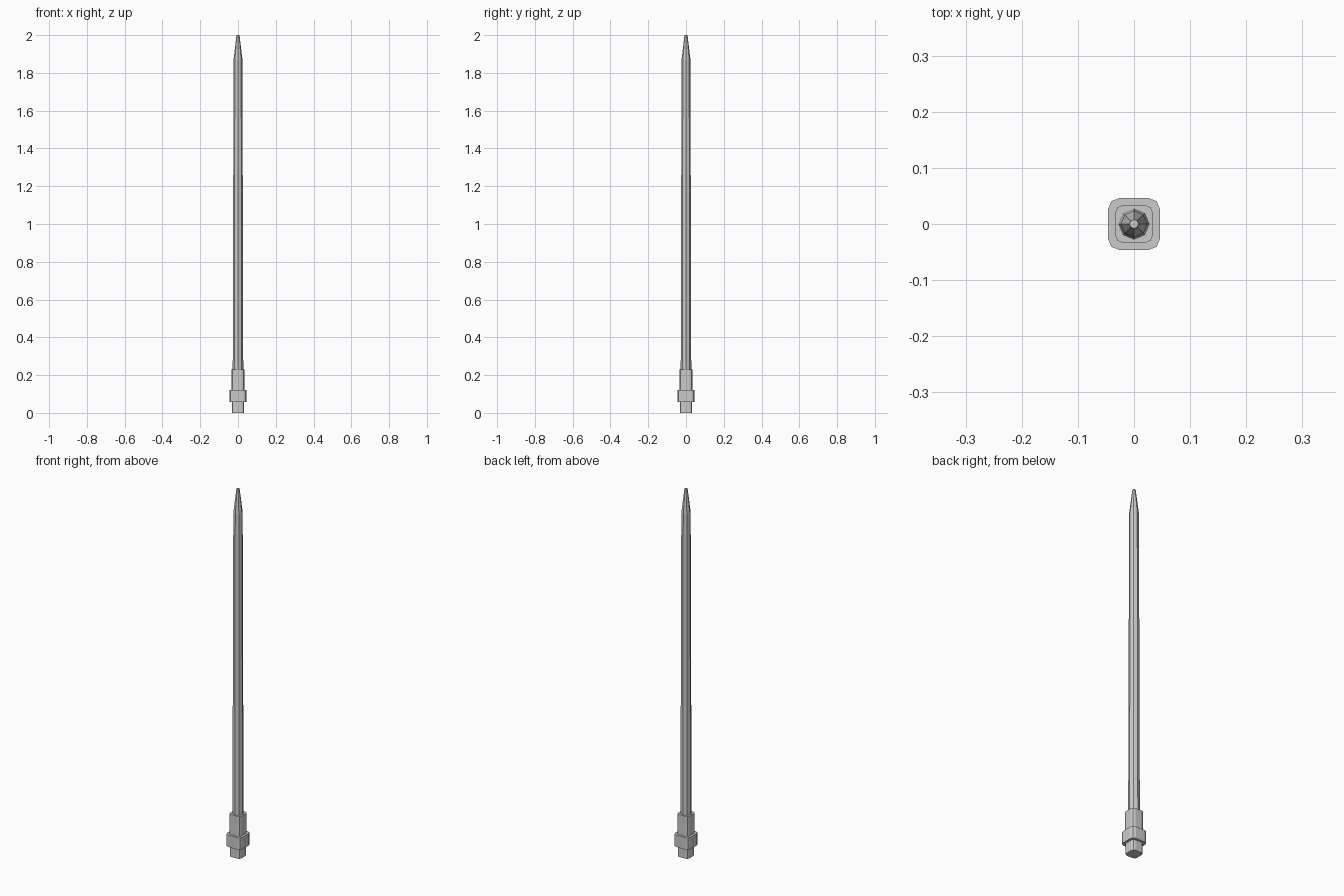
import bpy, bmesh
from math import cos, sin, pi

if "Cube" in bpy.data.objects:
    bpy.data.objects.remove(bpy.data.objects["Cube"])


def loft(name, rings):
    """Closed solid skinned through matching rings of (x, y, z) points."""
    bm = bmesh.new()
    loops = [[bm.verts.new(p) for p in ring] for ring in rings]
    n = len(loops[0])
    for a, b in zip(loops, loops[1:]):
        for i in range(n):
            j = (i + 1) % n
            bm.faces.new((a[i], a[j], b[j], b[i]))
    bm.faces.new(loops[0][::-1])
    bm.faces.new(loops[-1])
    bmesh.ops.recalc_face_normals(bm, faces=bm.faces)
    mesh = bpy.data.meshes.new(name)
    bm.to_mesh(mesh)
    bm.free()
    obj = bpy.data.objects.new(name, mesh)
    bpy.context.collection.objects.link(obj)
    return obj


def octagon(r, z):
    return [(r * cos(i * pi / 4), r * sin(i * pi / 4), z) for i in range(8)]


def rounded_square(half, corner, z, segments=2):
    pts = []
    for q in range(4):
        a0 = q * pi / 2
        mid = a0 + pi / 4
        c = (half - corner) * 2 ** 0.5
        for s in range(segments + 1):
            a = a0 + s / segments * pi / 2
            pts.append((c * cos(mid) + corner * cos(a),
                        c * sin(mid) + corner * sin(a), z))
    return pts


# Tapered eight-sided shaft with a blunt point
loft("shaft", [octagon(0.028, 0.20), octagon(0.0235, 1.87), octagon(0.008, 2.0)])

# Stepped base: foot, wide collar and upper sleeve in one solid
steps = [(0.033, 0.015, 0.0), (0.033, 0.015, 0.057), (0.046, 0.019, 0.057),
         (0.046, 0.019, 0.122), (0.034, 0.015, 0.122), (0.034, 0.015, 0.231)]
loft("stepped_base", [rounded_square(*s) for s in steps])
